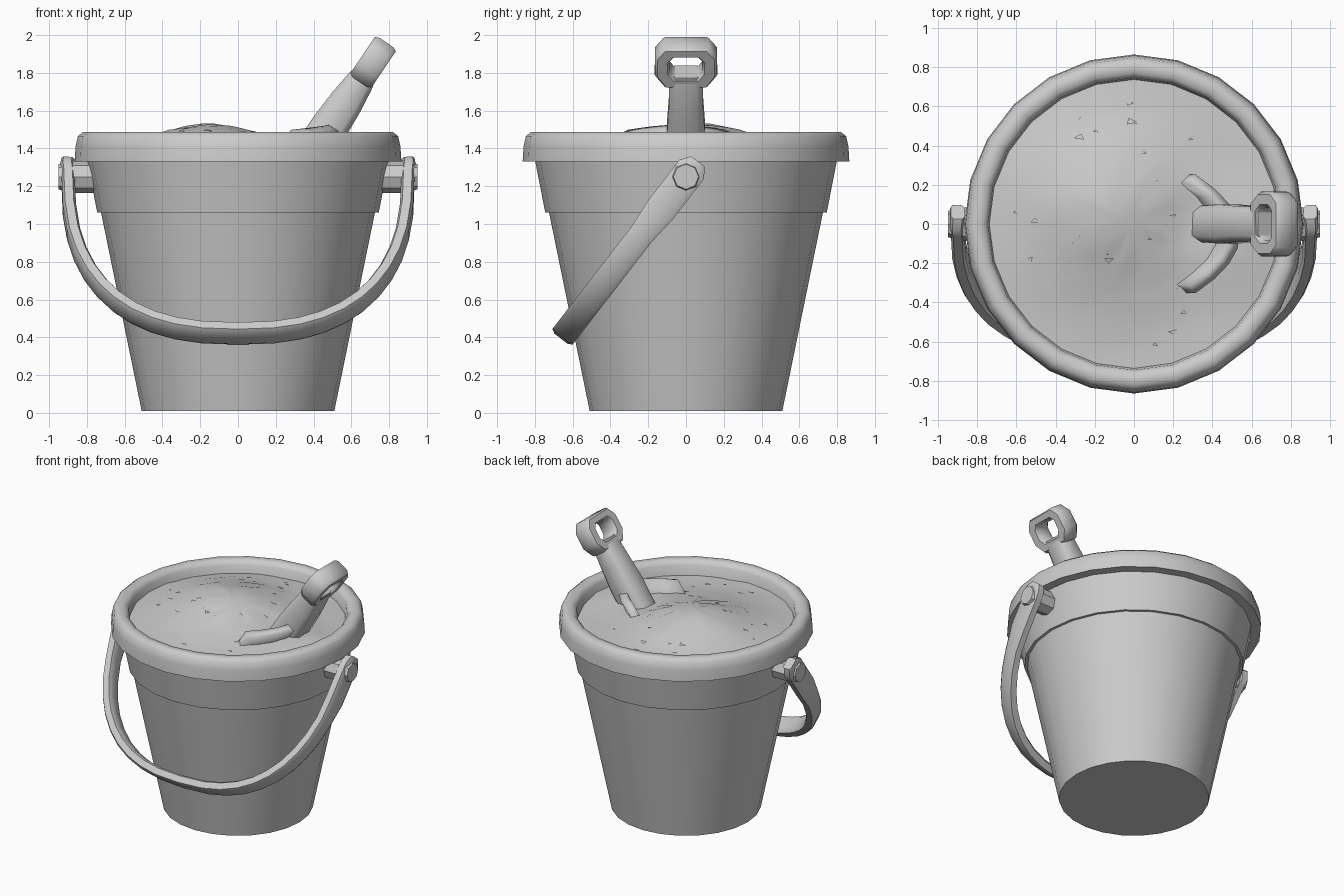
import bpy, bmesh, math, random
from mathutils import Vector, Matrix

random.seed(4)
if "Cube" in bpy.data.objects:
    bpy.data.objects.remove(bpy.data.objects["Cube"])

grey = bpy.data.materials.new("plain_grey")
grey.use_nodes = True
grey.diffuse_color = (0.6, 0.6, 0.6, 1)
grey.node_tree.nodes["Principled BSDF"].inputs["Base Color"].default_value = (0.6, 0.6, 0.6, 1)


def finish(name, bm, angle=40, matrix=None):
    """Turn a bmesh into a named, shaded object."""
    bmesh.ops.recalc_face_normals(bm, faces=bm.faces)
    if matrix:
        bm.transform(matrix)
    mesh = bpy.data.meshes.new(name)
    bm.to_mesh(mesh)
    bm.free()
    mesh.materials.append(grey)
    obj = bpy.data.objects.new(name, mesh)
    bpy.context.collection.objects.link(obj)
    bpy.ops.object.select_all(action='DESELECT')
    obj.select_set(True)
    bpy.context.view_layer.objects.active = obj
    bpy.ops.object.shade_smooth_by_angle(angle=math.radians(angle))
    return obj


def loft(rings, closed=False, caps=True):
    """Skin a list of equal point loops."""
    bm = bmesh.new()
    loops = [[bm.verts.new(p) for p in ring] for ring in rings]
    n = len(loops[0])
    pairs = list(zip(loops, loops[1:])) + ([(loops[-1], loops[0])] if closed else [])
    for a, b in pairs:
        for i in range(n):
            j = (i + 1) % n
            bm.faces.new((a[i], a[j], b[j], b[i]))
    if caps and not closed:
        bm.faces.new(loops[0])
        bm.faces.new(loops[-1])
    return bm


def circle(r, z, n=24):
    return [(r * math.cos(math.tau * i / n), r * math.sin(math.tau * i / n), z)
            for i in range(n)]


def section(center, u, v, w, h, bevel=0.35):
    """Bevelled rectangle around a centre, spanned by u and v."""
    c = 1 - bevel
    corners = [(1, -c), (1, c), (c, 1), (-c, 1), (-1, c), (-1, -c), (-c, -1), (c, -1)]
    return [center + u * (a * w / 2) + v * (b * h / 2) for a, b in corners]


# Bucket wall with a closed base and a stepped collar
wall = [(0.46, 0.01), (0.51, 0.01), (0.725, 1.06), (0.745, 1.06), (0.80, 1.34)]
finish("bucket_wall", loft([circle(r, z) for r, z in wall]), 30)

# Thick rolled rim
rim = [(0.74, 1.33), (0.865, 1.33), (0.86, 1.41), (0.848, 1.465), (0.82, 1.487),
       (0.77, 1.485), (0.745, 1.455), (0.73, 1.33)]
finish("bucket_rim", loft([circle(r, z) for r, z in rim], closed=True), 50)


# Sand mound filling the bucket
def sand_height(x, y):
    mound = 0.15 * math.exp(-((x + 0.15) ** 2 + (y - 0.08) ** 2) / 0.17)
    heap = 0.05 * math.exp(-((x - 0.52) ** 2 + (y + 0.05) ** 2) / 0.06)
    hollow = 0.03 * math.exp(-((x - 0.33) ** 2 + y ** 2) / 0.02)
    return 1.38 + mound + heap - hollow


rings = []
for k in range(10):
    ring = []
    for x, y, z in circle(0.75 * (1 - k / 10), 0, 32):
        jitter = random.uniform(-0.006, 0.006) if k < 9 else 0
        ring.append((x, y, sand_height(x, y) + jitter))
    rings.append(ring)
bm = loft(rings, caps=False)
bmesh.ops.holes_fill(bm, edges=[e for e in bm.edges if e.is_boundary
                                and e.verts[0].co.xy.length < 0.3])
finish("sand", bm, 60)

# Small flat chips scattered on the sand
bm = bmesh.new()
for i in range(45):
    r, a = 0.66 * math.sqrt(random.random()), random.uniform(0, math.tau)
    cx, cy = r * math.cos(a), r * math.sin(a)
    if cx > 0.25 and abs(cy) < 0.4:
        continue
    size, turn = random.uniform(0.015, 0.035), random.uniform(0, math.tau)
    tri = []
    for t in range(3):
        x = cx + size * math.cos(turn + t * 2)
        y = cy + size * math.sin(turn + t * 2) * 0.6
        tri.append(bm.verts.new((x, y, sand_height(x, y) + 0.006)))
    bm.faces.new(tri)
finish("sand_chips", bm)

# Carrying strap swung down towards the front
pivot = Vector((0, 0, 1.25))
down = Vector((0, -0.61, -0.79))
across = Vector((0, 0.79, -0.61))
path = [(-0.9, -0.10), (-0.905, -0.05)]
steps = 22
for i in range(steps + 1):
    t = math.pi * i / steps
    c, s = math.cos(t), math.sin(t)
    path.append((-0.9 * math.copysign(abs(c) ** 0.8, c), 1.05 * max(s, 0) ** 0.8))
path += [(0.905, -0.05), (0.9, -0.10)]
points = [pivot + Vector((x, 0, 0)) + down * d for x, d in path]
rings = []
for i, p in enumerate(points):
    tangent = points[min(i + 1, len(points) - 1)] - points[max(i - 1, 0)]
    normal = tangent.normalized().cross(across).normalized()
    end = i in (0, len(points) - 1)
    width = 0.09 if end else (0.165 if abs(p.x) > 0.88 else 0.135)
    rings.append(section(p, across, normal, width, 0.07))
finish("carry_strap", loft(rings), 45)

# Pivot lugs and knobs on both sides
for side, label in ((1, "left"), (-1, "right")):
    for part, r, start, stop in (("lug", 0.085, 0.74, 0.875), ("knob", 0.078, 0.88, 0.95)):
        shrink = 0.85 if part == "knob" else 1
        bm = loft([circle(r, start, 8), circle(r, (start + stop) / 2, 8),
                   circle(r * shrink, stop, 8)])
        turn = Matrix.Translation(pivot) @ Matrix.Rotation(side * math.pi / 2, 4, 'Y')
        finish(f"{label}_{part}", bm, 40, turn)

# Shovel frame: local z runs up the leaning shaft
lean = Matrix.Translation((0.475, 0, 1.5)) @ Matrix.Rotation(math.atan2(0.56, 0.83), 4, 'Y')
X, Y, Z = Vector((1, 0, 0)), Vector((0, 1, 0)), Vector((0, 0, 1))

# Shovel shaft
shaft = [(-0.2, 0.20, 0.18), (0.02, 0.20, 0.2), (0.18, 0.18, 0.18),
         (0.30, 0.15, 0.18), (0.37, 0.12, 0.17)]
finish("shovel_shaft", loft([section(Z * s, X, Y, w, d) for s, w, d in shaft]), 50, lean)

# Closed grip loop
outline = [(0.085, 0.335), (0.125, 0.39), (0.125, 0.48), (0.09, 0.525)]
outline += [(-y, s) for y, s in reversed(outline)]
middle = Vector((0, 0, 0.43))
rings = []
for y, s in outline:
    p = Vector((0, y, s))
    rings.append(section(p, X, (p - middle).normalized(), 0.135, 0.085))
finish("shovel_grip", loft(rings, closed=True), 50, lean)

# Curved scoop blade, mostly buried
bm = bmesh.new()
rows = []
for depth in (0, 0.12, 0.3):
    row = []
    for i in range(9):
        f = i / 4 - 1
        row.append(bm.verts.new((0.03 - 0.17 * f * f, 0.28 * f - 0.05,
                                 0.03 - 0.14 * f * f - depth)))
    rows.append(row)
for a, b in zip(rows, rows[1:]):
    for i in range(8):
        bm.faces.new((a[i], a[i + 1], b[i + 1], b[i]))
blade = finish("shovel_blade", bm, 50, lean)
solid = blade.modifiers.new("thickness", 'SOLIDIFY')
solid.thickness = 0.06
solid.offset = 0
